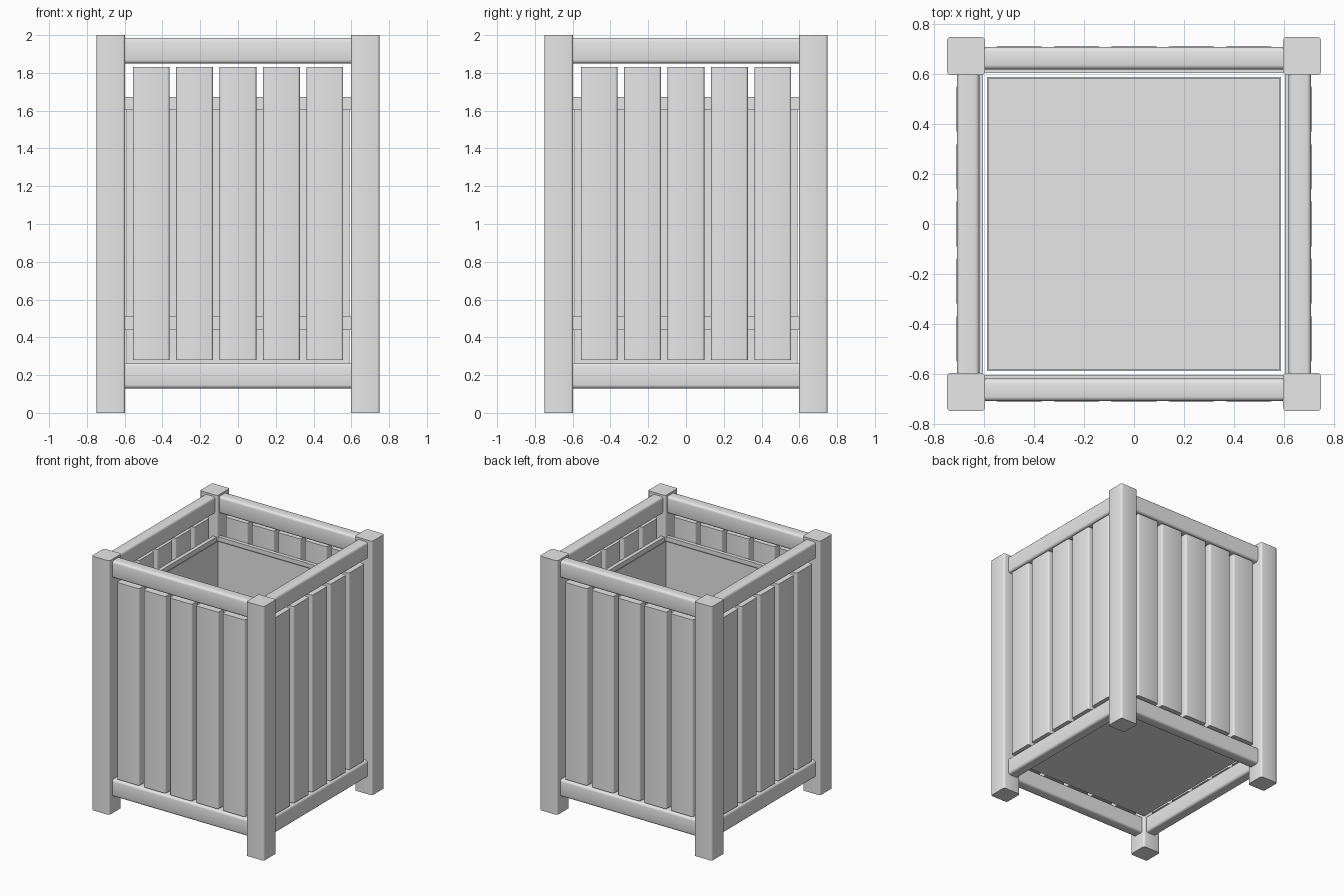
import bpy, bmesh, math
from mathutils import Matrix, Vector

cube = bpy.data.objects.get("Cube")
if cube:
    bpy.data.objects.remove(cube, do_unlink=True)

GREY = (0.8, 0.8, 0.8, 1)
mat = bpy.data.materials.new("plain grey")
mat.use_nodes = True
mat.diffuse_color = GREY
mat.node_tree.nodes["Principled BSDF"].inputs["Base Color"].default_value = GREY


def finish(name, bm):
    mesh = bpy.data.meshes.new(name)
    bm.to_mesh(mesh)
    bm.free()
    mesh.materials.append(mat)
    obj = bpy.data.objects.new(name, mesh)
    bpy.context.collection.objects.link(obj)
    return obj


def beam(name, low, high, turn=0, axis=2, radius=0.0):
    """Box between two corners, long edges on one axis rounded, turned about z."""
    low, high = Vector(low), Vector(high)
    bm = bmesh.new()
    bmesh.ops.create_cube(bm, size=1)
    bmesh.ops.scale(bm, vec=high - low, verts=bm.verts)
    bmesh.ops.translate(bm, vec=(low + high) / 2, verts=bm.verts)
    if radius:
        edges = [e for e in bm.edges
                 if abs((e.verts[0].co - e.verts[1].co).normalized()[axis]) > 0.9]
        bmesh.ops.bevel(bm, geom=edges, offset=radius, segments=3,
                        profile=0.5, affect='EDGES')
    bm.transform(Matrix.Rotation(turn, 4, 'Z'))
    obj = finish(name, bm)
    if radius:
        bpy.ops.object.select_all(action='DESELECT')
        obj.select_set(True)
        bpy.context.view_layer.objects.active = obj
        bpy.ops.object.shade_smooth_by_angle(angle=math.radians(35))
    return obj


# Four sides, each with a post, two rails, two inner supports and five slats
for side, label in enumerate(("front", "left", "back", "right")):
    turn = side * math.pi / 2
    beam(label + "_corner_post", (-0.75, -0.75, 0), (-0.597, -0.597, 2), turn, 2, 0.015)
    for part, bottom, top in (("bottom", 0.13, 0.265), ("top", 1.85, 1.985)):
        beam(f"{label}_{part}_rail", (-0.6, -0.71, bottom), (0.6, -0.62, top), turn, 0, 0.018)
    for part, bottom in (("lower", 0.44), ("upper", 1.603)):
        beam(f"{label}_{part}_support", (-0.605, -0.635, bottom),
             (0.605, -0.606, bottom + 0.07), turn)
    for i in range(5):
        x = (i - 2) * 0.23
        beam(f"{label}_slat_{i + 1}", (x - 0.097, -0.713, 0.28),
             (x + 0.097, -0.635, 1.83), turn, 2, 0.012)

# Open liner box: outer shell with a thin rim and a deep inner cavity
bm = bmesh.new()
bmesh.ops.create_cube(bm, size=1)
bmesh.ops.scale(bm, vec=(1.18, 1.18, 1.4), verts=bm.verts)
bmesh.ops.translate(bm, vec=(0, 0, 0.95), verts=bm.verts)
bm.faces.ensure_lookup_table()
top = max(bm.faces, key=lambda f: f.calc_center_median().z)
bmesh.ops.inset_region(bm, faces=[top], thickness=0.01)
floor = bmesh.ops.extrude_discrete_faces(bm, faces=[top])["faces"][0]
bmesh.ops.translate(bm, vec=(0, 0, -1.385), verts=floor.verts)
finish("liner_box", bm)
